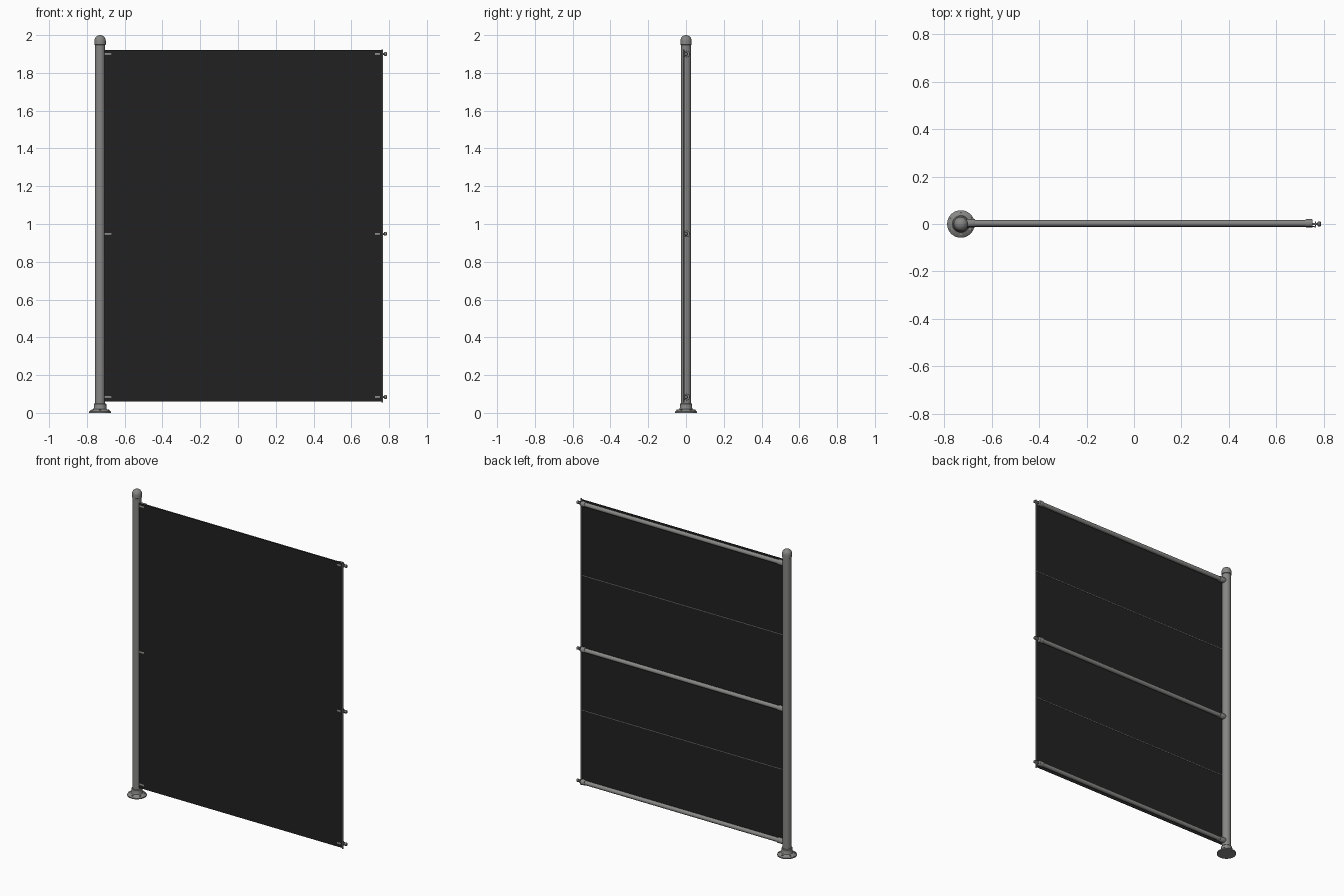
import bpy, bmesh, math
from mathutils import Matrix, Vector

if "Cube" in bpy.data.objects:
    bpy.data.objects.remove(bpy.data.objects["Cube"])


def material(name, rgb):
    m = bpy.data.materials.new(name)
    m.diffuse_color = (*rgb, 1.0)
    m.use_nodes = True
    m.node_tree.nodes["Principled BSDF"].inputs["Base Color"].default_value = m.diffuse_color
    return m


STEEL = material("grey steel", (0.24, 0.24, 0.235))
FABRIC = material("black panel", (0.0155, 0.0155, 0.0155))

POST_X = -0.73
RAIL_Y = 0.003
RAIL_HEIGHTS = {"top": 1.9, "middle": 0.948, "bottom": 0.084}


def finish(name, bm, mat, smooth=True):
    bmesh.ops.recalc_face_normals(bm, faces=bm.faces[:])
    mesh = bpy.data.meshes.new(name)
    bm.to_mesh(mesh)
    bm.free()
    mesh.materials.append(mat)
    obj = bpy.data.objects.new(name, mesh)
    bpy.context.collection.objects.link(obj)
    if smooth:
        bpy.ops.object.select_all(action="DESELECT")
        bpy.context.view_layer.objects.active = obj
        obj.select_set(True)
        bpy.ops.object.shade_smooth_by_angle(angle=math.radians(35))
    return obj


def lathe(name, profile, origin, axis="Z", sides=32, mat=STEEL):
    """Spin (radius, height) points round an axis; closed at both ends."""
    bm = bmesh.new()
    turn = Matrix.Rotation(math.pi / 2, 4, "Y") if axis == "X" else Matrix.Identity(4)
    place = Matrix.Translation(origin) @ turn
    rings = []
    for r, h in profile:
        rings.append([bm.verts.new(place @ Vector((r * math.cos(a), r * math.sin(a), h)))
                      for a in (2 * math.pi * i / sides for i in range(sides))])
    for low, high in zip(rings, rings[1:]):
        for i in range(sides):
            j = (i + 1) % sides
            bm.faces.new((low[i], low[j], high[j], high[i]))
    bm.faces.new(rings[0])
    bm.faces.new(rings[-1])
    return finish(name, bm, mat)


def box(name, lo, hi, mat):
    lo, hi = Vector(lo), Vector(hi)
    bm = bmesh.new()
    bmesh.ops.create_cube(bm, size=1, matrix=Matrix.Translation((lo + hi) / 2)
                          @ Matrix.Diagonal((*(hi - lo), 1)))
    return finish(name, bm, mat, smooth=False)


# Upright post with a domed cap
lathe("post", [(0.027, 0.01), (0.027, 1.955)], (POST_X, 0, 0))
dome = [(0.03 * math.cos(a), 1.97 + 0.03 * math.sin(a))
        for a in (math.radians(15 * i) for i in range(6))]
lathe("post_cap", [(0.027, 1.948), (0.03, 1.95)] + dome + [(0.002, 2.0)], (POST_X, 0, 0))

# Floor flange, collar and its ring of bolts
lathe("base_flange", [(0.058, 0), (0.058, 0.007), (0.05, 0.014), (0.036, 0.02),
                      (0.033, 0.026), (0.033, 0.046), (0.03, 0.05), (0.026, 0.05)],
      (POST_X, 0, 0))
for i in range(6):
    a = math.radians(60 * i + 30)
    lathe(f"flange_bolt_{i + 1}", [(0.006, 0.006), (0.006, 0.019)],
          (POST_X + 0.046 * math.cos(a), 0.046 * math.sin(a), 0), sides=6)

# Panel sheet in front of the rails
box("panel", (-0.706, -0.0135, 0.06), (0.762, -0.011, 1.92), FABRIC)

# Thin seams across the back of the panel
for name, z in (("upper_seam", 1.425), ("lower_seam", 0.545)):
    box(name, (-0.704, -0.011, z - 0.002), (0.762, -0.009, z + 0.002), STEEL)

# Edge rod down the free side
lathe("edge_rod", [(0.0042, 0.055), (0.0042, 1.925)], (0.764, -0.0115, 0), sides=12)

# Rails with end collars, locking stub and knob
for name, z in RAIL_HEIGHTS.items():
    at = (0, RAIL_Y, z)
    lathe(f"{name}_rail", [(0.0138, -0.71), (0.0138, 0.745)], at, "X")
    lathe(f"{name}_post_collar", [(0.0165, -0.71), (0.0175, -0.705),
                                  (0.0175, -0.672), (0.0165, -0.67)], at, "X")
    lathe(f"{name}_end_collar", [(0.0165, 0.724), (0.0175, 0.727),
                                 (0.0175, 0.75), (0.0165, 0.752)], at, "X")
    knob_at = (0, 0, z)
    lathe(f"{name}_stub", [(0.005, 0.748), (0.005, 0.778)], knob_at, "X", 12)
    lathe(f"{name}_clamp_washer", [(0.011, 0.762), (0.011, 0.767)], knob_at, "X", 16)
    lathe(f"{name}_knob", [(0.006, 0.773), (0.010, 0.775), (0.010, 0.785),
                           (0.007, 0.788)], knob_at, "X", 16)
